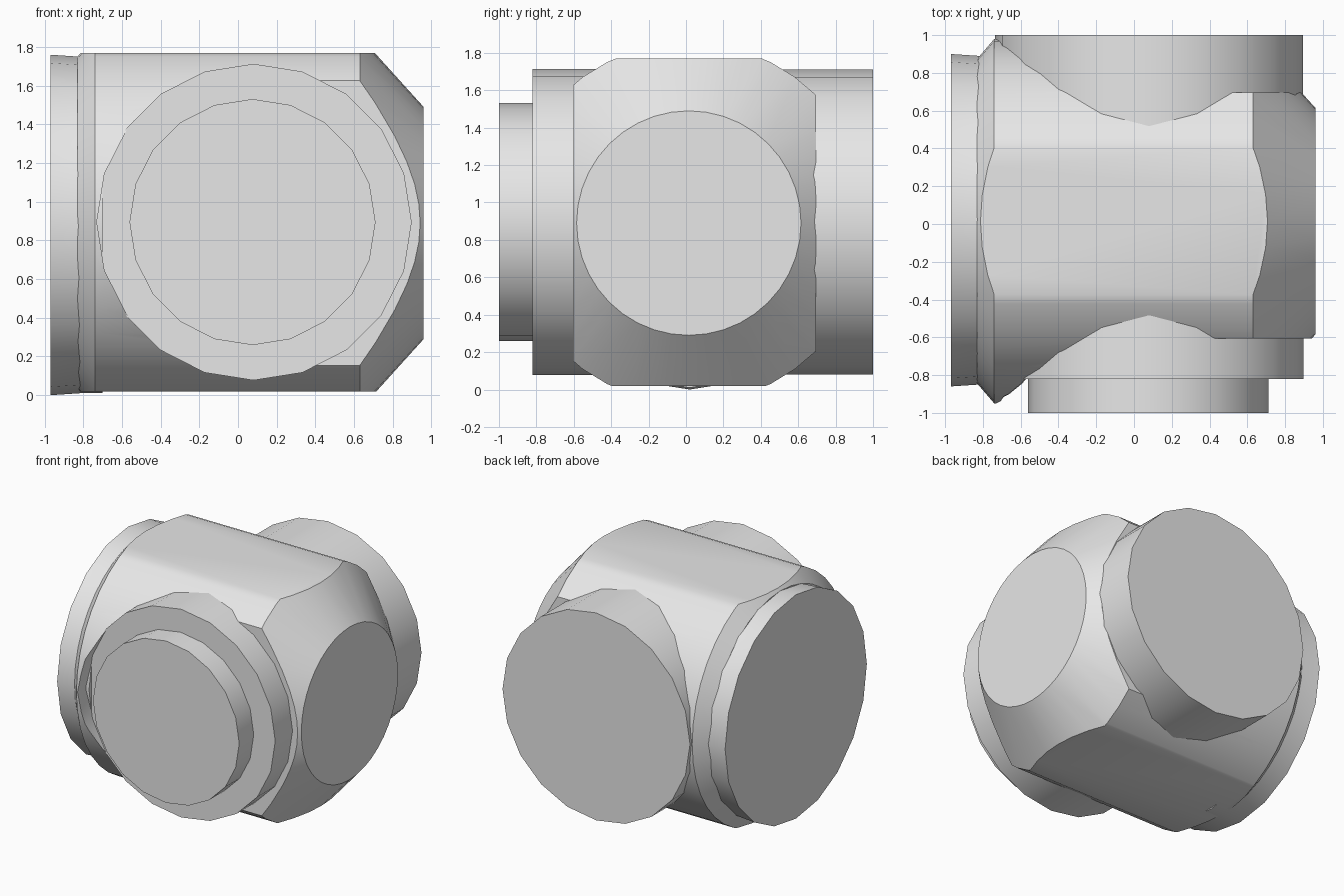
import bpy
import bmesh
from math import cos, sin, tau, radians

cube = bpy.data.objects.get("Cube")
if cube:
    bpy.data.objects.remove(cube, do_unlink=True)

grey = bpy.data.materials.new("light grey")
grey.use_nodes = True
colour = (0.8, 0.8, 0.8, 1)
grey.diffuse_color = colour
grey.node_tree.nodes["Principled BSDF"].inputs["Base Color"].default_value = colour


def finish(name, bm):
    bmesh.ops.recalc_face_normals(bm, faces=bm.faces)
    mesh = bpy.data.meshes.new(name)
    bm.to_mesh(mesh)
    bm.free()
    mesh.materials.append(grey)
    obj = bpy.data.objects.new(name, mesh)
    bpy.context.collection.objects.link(obj)
    return obj


def lathe(name, profile, axis, centre, sides):
    """Turn (position, radius) pairs around a horizontal axis and cap both ends."""
    bm = bmesh.new()
    rings = []
    for t, r in profile:
        ring = []
        for i in range(sides):
            a = tau * i / sides
            across, up = centre[0] + r * cos(a), centre[1] + r * sin(a)
            ring.append(bm.verts.new((t, across, up) if axis == "X" else (across, t, up)))
        rings.append(ring)
    for a, b in zip(rings, rings[1:]):
        for i in range(sides):
            j = (i + 1) % sides
            bm.faces.new((a[i], a[j], b[j], b[i]))
    bm.faces.new(rings[0])
    bm.faces.new(rings[-1])
    return finish(name, bm)


def box(name, low, high):
    bm = bmesh.new()
    bmesh.ops.create_cube(bm, size=1)
    for v in bm.verts:
        v.co = [h if c > 0 else l for c, l, h in zip(v.co, low, high)]
    return finish(name, bm)


def select_only(obj):
    bpy.ops.object.select_all(action="DESELECT")
    obj.select_set(True)
    bpy.context.view_layer.objects.active = obj


def cut(obj, cutter):
    cutter.hide_render = True
    mod = obj.modifiers.new("cut", "BOOLEAN")
    mod.operation = "DIFFERENCE"
    mod.solver = "EXACT"
    mod.object = cutter
    select_only(obj)
    bpy.ops.object.modifier_apply(modifier=mod.name)
    bpy.data.objects.remove(cutter, do_unlink=True)


# Main body: turned barrel with a bevelled left end and a conical right end
body = lathe("body", [(-0.83, 0.86), (-0.74, 0.965), (0.63, 0.965), (0.96, 0.6)],
             "X", (0.015, 0.89), 40)

# Flats: top and bottom over the full length, front and back beside the ports
cut(body, box("top_cutter", (-2, -2, 1.77), (2, 2, 3)))
cut(body, box("bottom_cutter", (-2, -2, -1), (2, 2, 0.02)))
cut(body, box("back_cutter", (0.1, 0.695, -1), (2, 2, 3)))
cut(body, box("front_cutter", (0.1, -2, -1), (2, -0.605, 3)))

# Ports and the bore that clears the body from in front of the front port
port_centre = (0.08, 0.895)
cut(body, lathe("bore_cutter", [(-1.5, 0.81), (-0.75, 0.81)], "Y", port_centre, 20))
parts = [
    body,
    lathe("front_port", [(-0.82, 0.818), (0, 0.818)], "Y", port_centre, 20),
    lathe("front_plug", [(-1, 0.636), (-0.8, 0.636)], "Y", (0.075, 0.895), 20),
    lathe("back_port", [(0, 0.815), (1, 0.815)], "Y", port_centre, 20),
    lathe("end_flange", [(-0.97, 0.88), (-0.82, 0.87), (-0.7, 0.87)], "X", (0.02, 0.88), 20),
]

for part in parts:
    select_only(part)
    bpy.ops.object.shade_smooth_by_angle(angle=radians(30))
